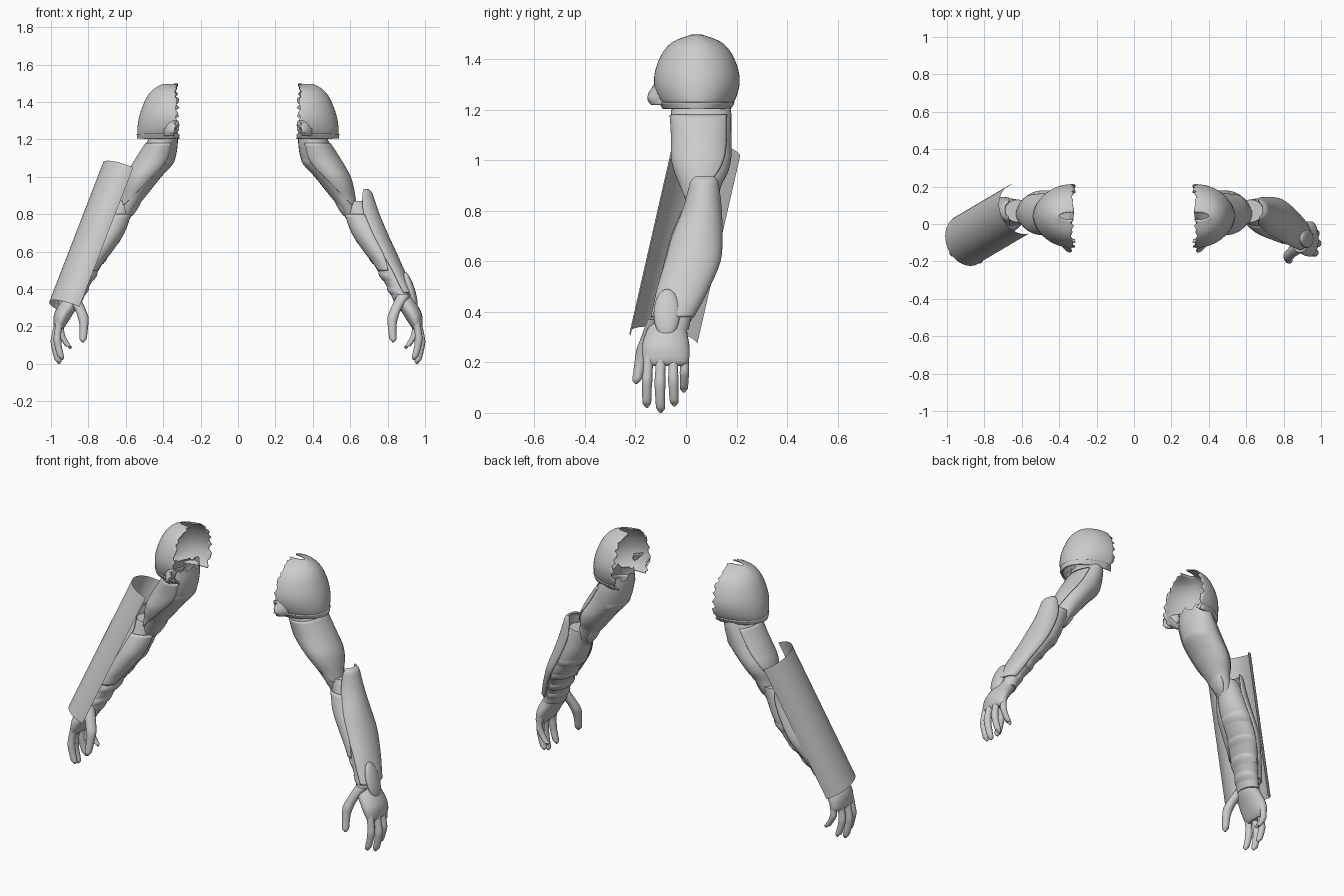
import bpy, bmesh, math, random
from mathutils import Vector

if "Cube" in bpy.data.objects:
    bpy.data.objects.remove(bpy.data.objects["Cube"])

random.seed(4)


def smooth_path(rows, sub):
    """Catmull-Rom interpolation through section rows."""
    out = []
    for i in range(len(rows) - 1):
        p0, p1 = rows[max(i - 1, 0)], rows[i]
        p2, p3 = rows[i + 1], rows[min(i + 2, len(rows) - 1)]
        for k in range(sub):
            t = k / sub
            out.append([0.5 * (2 * b + (c - a) * t + (2 * a - 5 * b + 4 * c - d) * t * t
                               + (3 * b - a - 3 * c + d) * t ** 3)
                        for a, b, c, d in zip(p0, p1, p2, p3)])
    out.append(list(rows[-1]))
    return out


def loft(name, rows, arc=(0, 360), n=28, sub=4, grow=0.0, taper=0.0,
         thick=0.0, caps=True, ragged=0.0, mirror=True):
    """Skin sections (z, x0, x1, y0, y1); a partial arc gives an armour shell."""
    closed = arc[1] - arc[0] >= 360
    secs = smooth_path(rows, sub)
    bm = bmesh.new()
    grid = []
    mid, half = (arc[0] + arc[1]) / 2, (arc[1] - arc[0]) / 2
    for j, (z, x0, x1, y0, y1) in enumerate(secs):
        span = half * (1 - taper * (j / (len(secs) - 1)) ** 3)
        ring = []
        for i in range(n if closed else n + 1):
            a = math.radians(mid - span + 2 * span * i / n)
            v = Vector(((x0 + x1) / 2 + ((x1 - x0) / 2 + grow) * math.cos(a),
                        (y0 + y1) / 2 + ((y1 - y0) / 2 + grow) * math.sin(a), z))
            if ragged and not closed and i in (0, n):
                v.x += random.uniform(-0.3, 1) * ragged
            if ragged and closed and j == 0:
                v.z += random.uniform(-1, 1) * ragged
            ring.append(bm.verts.new(v))
        grid.append(ring)
    for r0, r1 in zip(grid, grid[1:]):
        for i in range(n):
            k = (i + 1) % len(r0)
            bm.faces.new((r0[i], r1[i], r1[k], r0[k]))
    if closed and caps:
        bm.faces.new(grid[0])
        bm.faces.new(grid[-1][::-1])
    bmesh.ops.recalc_face_normals(bm, faces=bm.faces)
    return finish(name, bm, thick, mirror)


def finish(name, bm, thick=0.0, mirror=True):
    me = bpy.data.meshes.new(name)
    bm.to_mesh(me)
    bm.free()
    ob = bpy.data.objects.new(name, me)
    bpy.context.collection.objects.link(ob)
    bpy.ops.object.select_all(action='DESELECT')
    bpy.context.view_layer.objects.active = ob
    ob.select_set(True)
    bpy.ops.object.shade_smooth_by_angle(angle=math.radians(40))
    if thick:
        m = ob.modifiers.new("thickness", 'SOLIDIFY')
        m.thickness, m.offset = thick, 0
    if mirror:
        m = ob.modifiers.new("other_side", 'MIRROR')
        m.use_axis = (True, False, False)
    return ob


def pad(name, centre, axis, size):
    """Flattened oval plate whose long axis follows the limb."""
    bm = bmesh.new()
    bmesh.ops.create_uvsphere(bm, u_segments=24, v_segments=14, radius=1)
    along = Vector(axis).normalized()
    across = along.cross(Vector((1, 0, 0))).normalized()
    out = across.cross(along)
    for v in bm.verts:
        v.co = (Vector(centre) + out * v.co.x * size[0] + across * v.co.y * size[1]
                + along * v.co.z * size[2])
    bmesh.ops.recalc_face_normals(bm, faces=bm.faces)
    return finish(name, bm)


# Shoulder shell, open towards the body, with a torn rim and a lower lip
C = 0.33
dome = [(1.205, .530, .125), (1.25, .535, .153), (1.31, .528, .167), (1.37, .510, .158),
        (1.43, .482, .130), (1.47, .445, .088), (1.495, .40, .02)]
loft("shoulder_shell", [(z, 2 * C - x, x, .043 - w, .043 + w) for z, x, w in dome],
     arc=(-94, 94), thick=.006, ragged=.02)
loft("shoulder_lip", [(1.205, .125, .535, -.088, .174), (1.23, .122, .538, -.104, .190)],
     arc=(-88, 88), thick=.008)
loft("torn_shoulder_flap", [(1.22, .26, .42, -.135, .20), (1.25, .24, .42, -.152, .21),
                            (1.30, .24, .42, -.125, .21)],
     arc=(-90, -45), n=8, thick=.006, ragged=.025)

# Upper arm with torn open top, and its outer plate ending in a V
upper = [(1.24, .325, .46, -.05, .17), (1.18, .322, .49, -.06, .18), (1.10, .335, .542, -.055, .18),
         (1.05, .365, .572, -.055, .18), (1.00, .410, .598, -.053, .178), (.95, .450, .613, -.04, .165),
         (.90, .490, .622, -.02, .14), (.85, .530, .63, -.005, .125), (.78, .575, .64, .02, .10)]
loft("upper_arm", upper, caps=False, ragged=.02)
loft("upper_arm_plate", upper[1:8], arc=(-125, 55), taper=.75, grow=.002, thick=.006)
loft("armpit_fold", [(1.13, .34, .50, -.03, .16), (1.08, .345, .52, -.045, .172),
                     (1.03, .385, .55, -.03, .16)], arc=(110, 250), n=14, grow=.004)

# Forearm core
fore = [(.87, .55, .69, .01, .13), (.80, .575, .735, -.01, .135), (.70, .612, .782, -.052, .14),
        (.60, .677, .83, -.078, .128), (.55, .715, .852, -.09, .11), (.50, .745, .875, -.10, .083),
        (.40, .803, .915, -.12, .03), (.33, .835, .94, -.14, .01)]
loft("forearm", fore)

# Outer forearm plate, rising above the elbow
plate = [(.932, .655, .69, .04, .11), (.915, .625, .712, .022, .122), (.87, .605, .728, .01, .13),
         (.80, .60, .752, -.01, .137), (.70, .64, .794, -.05, .14), (.60, .70, .84, -.078, .132),
         (.50, .77, .885, -.108, .09), (.44, .80, .912, -.122, .06), (.38, .835, .938, -.135, .026)]
loft("forearm_plate", plate, arc=(-92, 92), thick=.010)
loft("inner_forearm_plate", fore[1:6], arc=(195, 285), n=14, taper=.5, grow=.005, thick=.006)

# Padded bands around the inner forearm
for z, x0, x1, y0, y1 in ((.66, .636, .80, -.06, .137), (.56, .708, .848, -.088, .114),
                          (.47, .762, .886, -.106, .068), (.39, .808, .918, -.122, .026)):
    d = .026
    loft("forearm_band", [(z + d, x0 - .5 * d, x1 - .5 * d, y0 + .01, y1 + .006),
                          (z, x0 - .007, x1, y0 - .003, y1 + .005),
                          (z - d, x0 + .5 * d, x1 + .5 * d, y0 - .006, y1 - .006)],
         arc=(80, 260), n=18)

# Elbow and wrist pads
pad("elbow_pad", (.545, .065, .86), (.45, -.1, -.9), (.022, .05, .085))
pad("wrist_plate", (.922, -.076, .395), (.3, -.02, -.95), (.024, .052, .10))

# Hand
loft("palm", [(.37, .825, .925, -.130, .005), (.32, .845, .957, -.158, .005), (.27, .88, .982, -.173, .013),
              (.23, .905, .987, -.173, .014), (.20, .925, .983, -.165, .008), (.185, .94, .97, -.15, -.01)])
taper = (1, 1.02, .98, .95, 1.05, .96, .92, .85, .66, .2)
digits = {
    "index_finger": ([(.950, -.145, .24), (.966, -.154, .13), (.942, -.155, .02)], .020),
    "middle_finger": ([(.955, -.098, .24), (.980, -.103, .12), (.957, -.100, .0)], .021),
    "ring_finger": ([(.952, -.050, .24), (.972, -.050, .13), (.945, -.046, .025)], .020),
    "little_finger": ([(.940, -.006, .24), (.945, -.006, .16), (.897, -.009, .08)], .018),
    "thumb": ([(.888, -.115, .37), (.828, -.168, .25), (.830, -.197, .115)], .023),
}
for name, (pts, r) in digits.items():
    path = smooth_path(pts, 4)
    path.insert(-1, [.15 * a + .85 * b for a, b in zip(path[-2], path[-1])])
    path[-2][2] = path[-1][2] + .012
    radii = [r * k for k in taper]
    if name == "thumb":  # fleshy base of the thumb
        radii = [q * (1 + .6 * max(0, 1 - i / 6)) for i, q in enumerate(radii)]
    loft(name, [(z, x - q, x + q, y - q, y + q) for (x, y, z), q in zip(path, radii)], n=16, sub=2)

# Curved shield sheet beside one forearm
front, back = Vector((-.56, -.05, 1.05)), Vector((-.65, .215, 1.02))
down = Vector((-.288, -.17, -.745))
centre, chord = (front + back) / 2, (front - back) / 2
bulge = Vector((-.883, -.253, .405)).normalized() * .122
bm = bmesh.new()
edge = [(centre + chord * math.cos(math.pi * i / 32) + bulge * math.sin(math.pi * i / 32))
        for i in range(33)]
top = [bm.verts.new(p) for p in edge]
low = [bm.verts.new(p + down) for p in edge]
for i in range(32):
    bm.faces.new((top[i], top[i + 1], low[i + 1], low[i]))
bmesh.ops.recalc_face_normals(bm, faces=bm.faces)
finish("curved_shield", bm, mirror=False)
